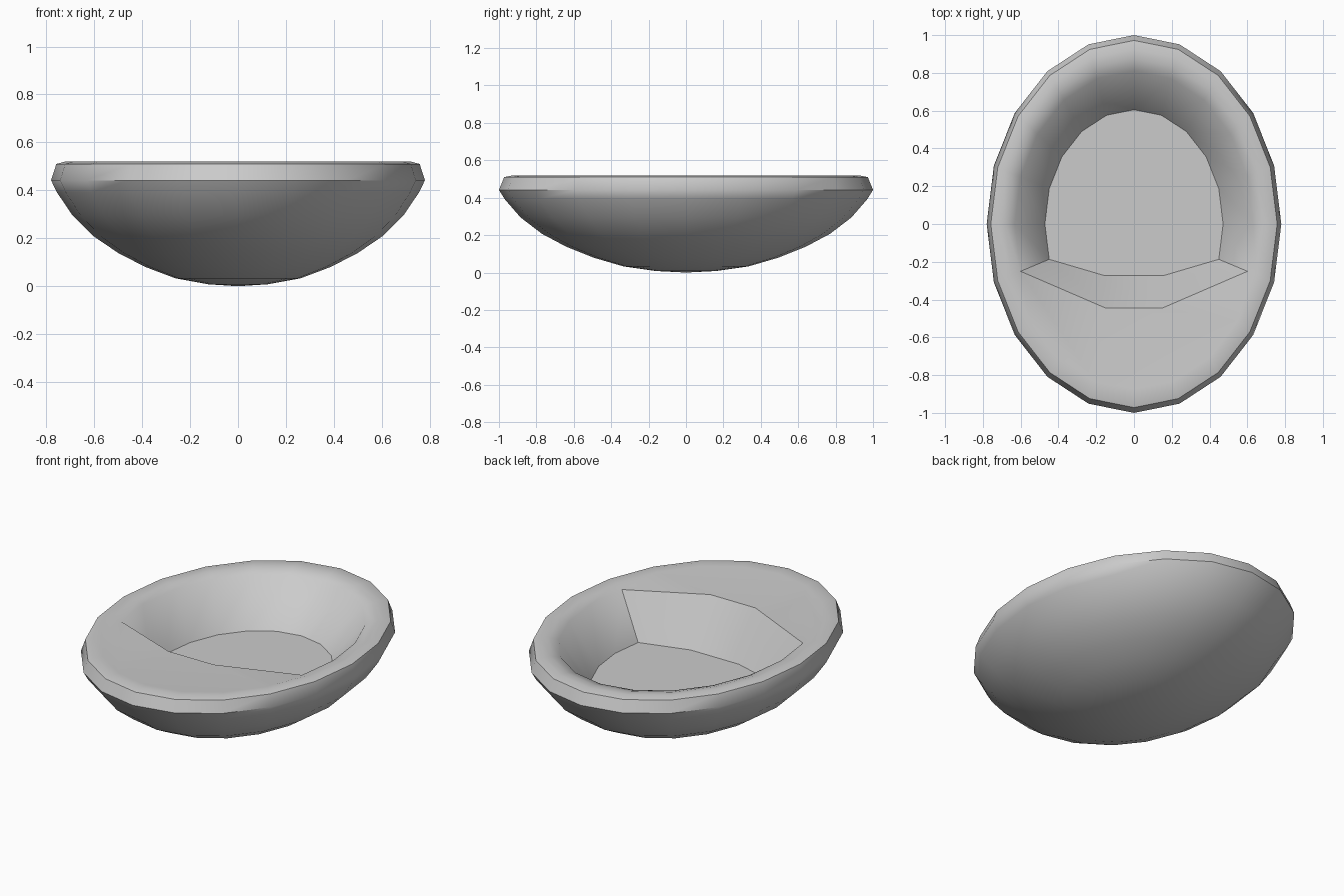
import bpy, bmesh, math

if "Cube" in bpy.data.objects:
    bpy.data.objects.remove(bpy.data.objects["Cube"])

SEG = 20
RX, RY = 0.78, 1.0
bm = bmesh.new()


def ring(scale, z):
    return [bm.verts.new((RX * scale * math.cos(2 * math.pi * i / SEG),
                          RY * scale * math.sin(2 * math.pi * i / SEG), z))
            for i in range(SEG)]


def quad(a, b, i):
    j = (i + 1) % SEG
    bm.faces.new((a[i], a[j], b[j], b[i]))


# Outer hull and rounded rim: (scale, height)
hull = [(0.16, 0.008), (0.335, 0.033), (0.495, 0.08), (0.64, 0.138),
        (0.77, 0.207), (0.885, 0.295), (0.97, 0.393), (1.0, 0.442),
        (0.972, 0.51), (0.925, 0.52), (0.875, 0.516)]
rings = [ring(s, z) for s, z in hull]
for a, b in zip(rings, rings[1:]):
    for i in range(SEG):
        quad(a, b, i)
bottom = bm.verts.new((0, 0, 0))
for i in range(SEG):
    bm.faces.new((bottom, rings[0][(i + 1) % SEG], rings[0][i]))

# Sloping cavity wall around the back and sides
L, R = 11, 19
lip = rings[-1]
edge = ring(0.81, 0.498)
foot = ring(0.605, 0.245)
for i in list(range(R, SEG)) + list(range(L)):
    quad(lip, edge, i)
    quad(edge, foot, i)

# Front deck, angled step and cavity floor
top_r, top_l = [bm.verts.new((x, -0.445, 0.514)) for x in (0.15, -0.15)]
low_r, low_l = [bm.verts.new((x, -0.272, 0.245)) for x in (0.16, -0.16)]
bm.faces.new(lip[L:R + 1] + [edge[R], top_r, top_l, edge[L]])
high = [edge[R], top_r, top_l, edge[L]]
low = [foot[R], low_r, low_l, foot[L]]
for k in range(3):
    bm.faces.new((high[k], high[k + 1], low[k + 1], low[k]))
bm.faces.new([foot[R]] + foot[:L + 1] + [low_l, low_r])

# Remove the unused ring points under the deck
bmesh.ops.delete(bm, geom=[v for v in bm.verts if not v.link_faces], context='VERTS')
bmesh.ops.recalc_face_normals(bm, faces=bm.faces[:])
mesh = bpy.data.meshes.new("oval_basin")
bm.to_mesh(mesh)
bm.free()
basin = bpy.data.objects.new("oval_basin", mesh)
bpy.context.collection.objects.link(basin)
bpy.context.view_layer.objects.active = basin
basin.select_set(True)
bpy.ops.object.shade_smooth_by_angle(angle=math.radians(45))
